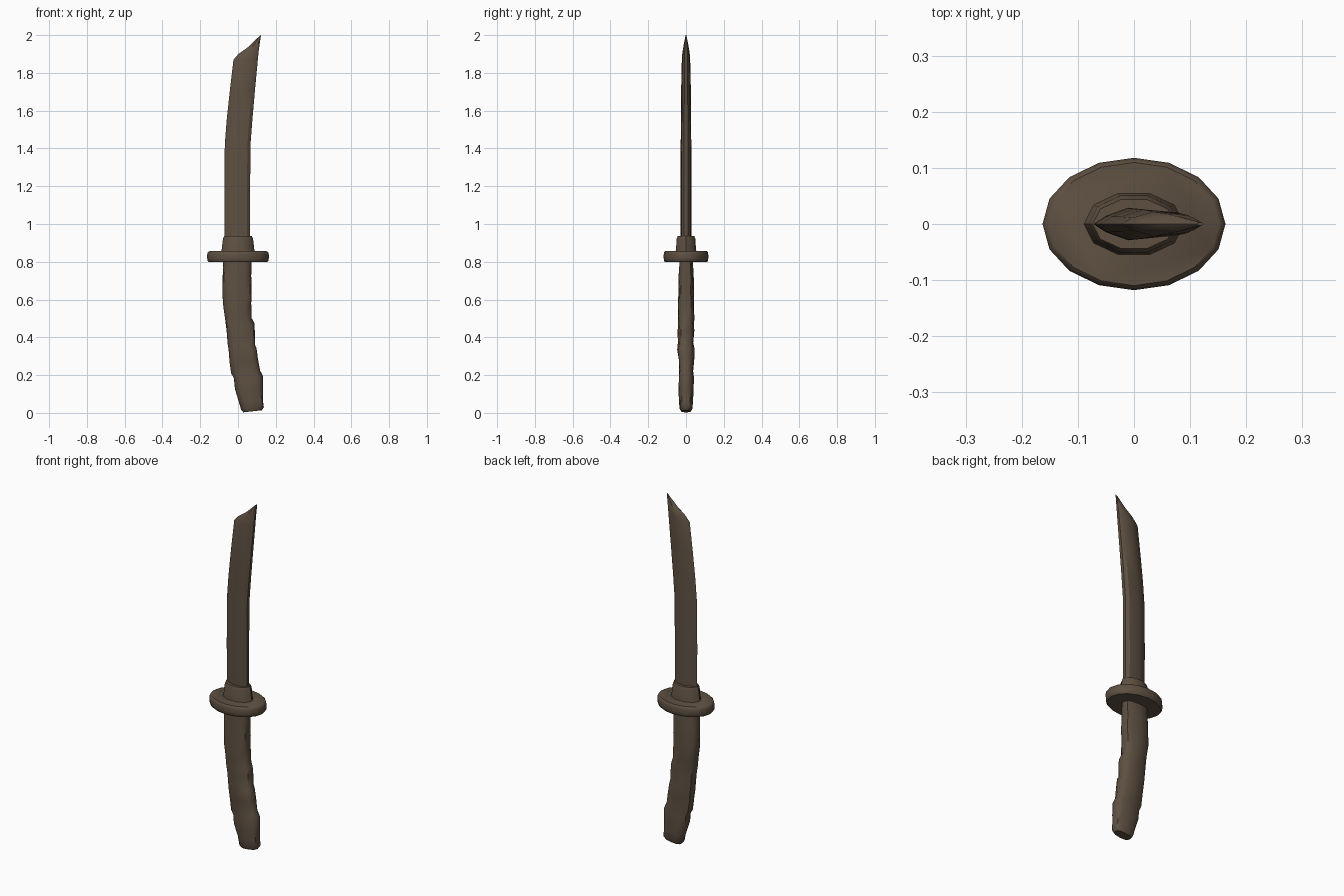
import bpy, bmesh, math, random
from mathutils import Vector

random.seed(4)
cube = bpy.data.objects.get("Cube")
if cube:
    bpy.data.objects.remove(cube)

COLOUR = (0.112, 0.080, 0.054, 1)
brown = bpy.data.materials.new("dark brown")
brown.use_nodes = True
brown.diffuse_color = COLOUR
bsdf = brown.node_tree.nodes["Principled BSDF"]
bsdf.inputs["Base Color"].default_value = COLOUR
bsdf.inputs["Roughness"].default_value = 0.8


def loft(name, rings, angle):
    """Skin a list of equal-length rings, capped at both ends."""
    bm = bmesh.new()
    loops = [[bm.verts.new(p) for p in ring] for ring in rings]
    n = len(loops[0])
    for a, b in zip(loops, loops[1:]):
        for i in range(n):
            j = (i + 1) % n
            bm.faces.new((a[i], a[j], b[j], b[i]))
    bm.faces.new(loops[0][::-1])
    bm.faces.new(loops[-1])
    bmesh.ops.recalc_face_normals(bm, faces=bm.faces)
    mesh = bpy.data.meshes.new(name)
    bm.to_mesh(mesh)
    bm.free()
    mesh.materials.append(brown)
    obj = bpy.data.objects.new(name, mesh)
    bpy.context.collection.objects.link(obj)
    bpy.ops.object.select_all(action='DESELECT')
    obj.select_set(True)
    bpy.context.view_layer.objects.active = obj
    bpy.ops.object.shade_smooth_by_angle(angle=math.radians(angle))
    return obj


def section(profile, left, right, half):
    """Place a (0..1, -1..1) profile between a left and right (x, z) point."""
    a, b = Vector((left[0], 0, left[1])), Vector((right[0], 0, right[1]))
    return [a.lerp(b, u) + Vector((0, v * half, 0)) for u, v in profile]


def ellipse(rx, ry, z, n, cx=0.0):
    return [Vector((cx + rx * math.cos(t), ry * math.sin(t), z))
            for t in (2 * math.pi * i / n for i in range(n))]


# Blade: sharp edge on the -x side, thick spine on the +x side
half_blade = [(0.16, 0.5), (0.45, 1), (0.88, 0.8), (1, 0.35)]
blade_profile = [(0, 0)] + half_blade + [(u, -v) for u, v in reversed(half_blade)]
blade = [
    ((-0.070, 0.85), (0.064, 0.85), 0.029),
    ((-0.072, 1.15), (0.064, 1.15), 0.029),
    ((-0.070, 1.42), (0.066, 1.42), 0.028),
    ((-0.060, 1.55), (0.076, 1.55), 0.027),
    ((-0.044, 1.70), (0.089, 1.70), 0.026),
    ((-0.024, 1.87), (0.106, 1.88), 0.022),
    ((0.002, 1.90), (0.110, 1.92), 0.019),
    ((0.050, 1.934), (0.115, 1.955), 0.013),
    ((0.112, 1.993), (0.122, 2.0), 0.003),
]
loft("blade", [section(blade_profile, *s) for s in blade], 30)

# Collar that seats the blade on the guard
loft("collar", [ellipse(rx, ry, z, 10) for rx, ry, z in (
    (0.092, 0.060, 0.845), (0.086, 0.055, 0.868),
    (0.080, 0.053, 0.92), (0.074, 0.046, 0.936))], 40)

# Oval guard with a rounded rim
loft("guard", [ellipse(0.163 * k, 0.118 * k, z, 16) for k, z in (
    (0.94, 0.798), (0.99, 0.806), (1, 0.82), (1, 0.838),
    (0.98, 0.85), (0.93, 0.856))], 40)

# Handle: bent, lumpy wrapped grip with stepped wraps on the spine side
SIDES = 12
grip_profile = []
for i in range(SIDES):
    c, s = math.cos(2 * math.pi * i / SIDES), math.sin(2 * math.pi * i / SIDES)
    grip_profile.append((0.5 + 0.5 * math.copysign(abs(c) ** 0.75, c),
                         math.copysign(abs(s) ** 0.75, s)))
grip = [
    ((0.028, 0.003), (0.126, 0.014), 0.026),
    ((0.017, 0.016), (0.137, 0.030), 0.034),
    ((0.006, 0.06), (0.132, 0.07), 0.037),
    ((-0.016, 0.125), (0.132, 0.13), 0.041),
    ((-0.022, 0.18), (0.131, 0.195), 0.041),
    ((-0.036, 0.20), (0.117, 0.225), 0.038),
    ((-0.044, 0.27), (0.106, 0.29), 0.042),
    ((-0.050, 0.33), (0.098, 0.345), 0.045),
    ((-0.056, 0.37), (0.090, 0.365), 0.041),
    ((-0.058, 0.42), (0.089, 0.43), 0.044),
    ((-0.066, 0.475), (0.086, 0.475), 0.042),
    ((-0.071, 0.51), (0.072, 0.50), 0.044),
    ((-0.080, 0.58), (0.070, 0.58), 0.046),
    ((-0.082, 0.65), (0.072, 0.65), 0.042),
    ((-0.081, 0.72), (0.070, 0.72), 0.042),
    ((-0.078, 0.77), (0.071, 0.77), 0.038),
    ((-0.082, 0.81), (0.071, 0.81), 0.036),
]
rings = [section(grip_profile, *s) for s in grip]
for ring in rings[2:-1]:
    for p in ring:
        p.y *= random.uniform(0.88, 1.04)
        p.z += random.uniform(-0.010, 0.010)
loft("handle", rings, 45)
